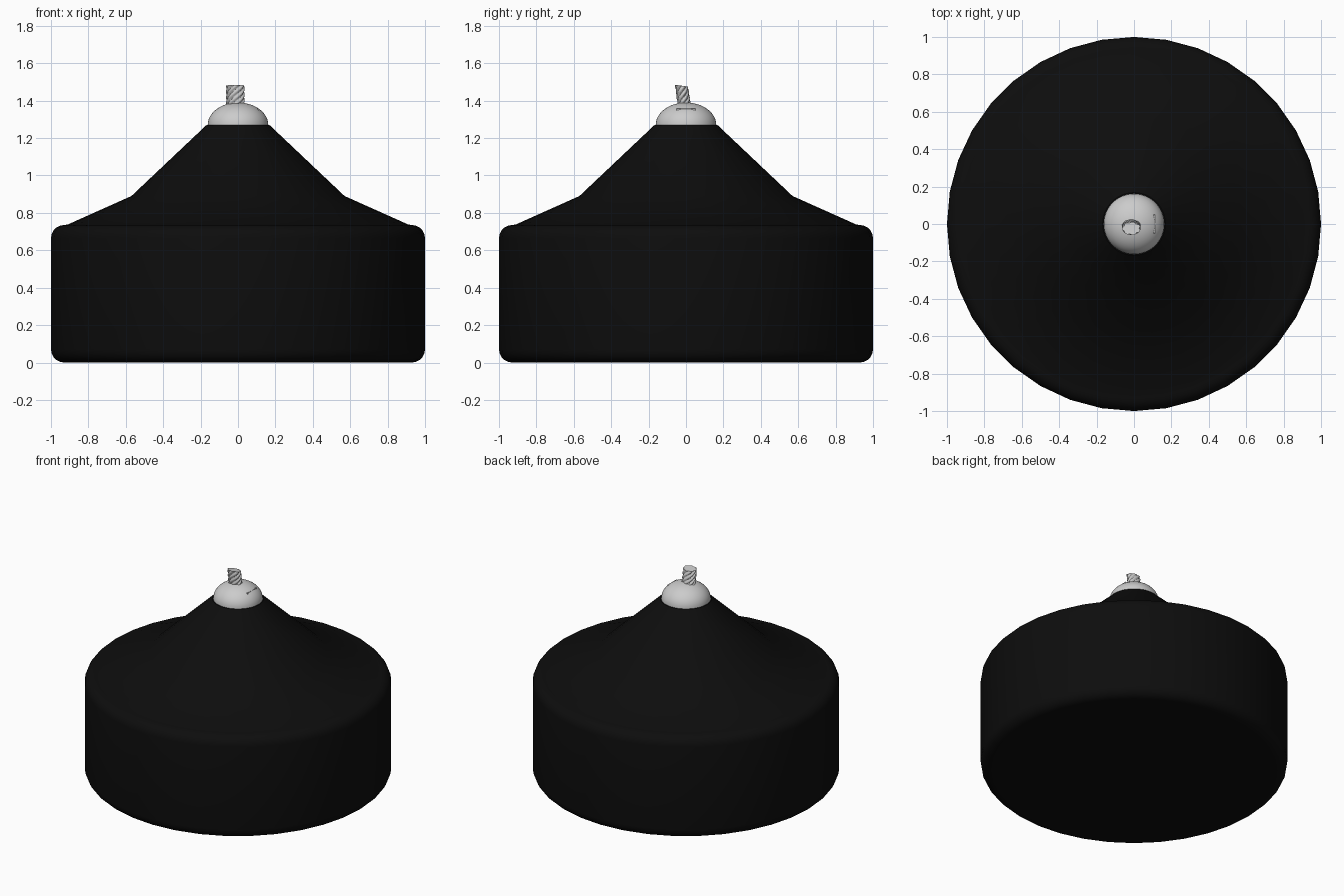
import bpy, bmesh
from math import sin, cos, pi, radians

if "Cube" in bpy.data.objects:
    bpy.data.objects.remove(bpy.data.objects["Cube"])


def finish(name, bm, color=None, angle=30):
    bmesh.ops.recalc_face_normals(bm, faces=bm.faces)
    me = bpy.data.meshes.new(name)
    bm.to_mesh(me)
    bm.free()
    ob = bpy.data.objects.new(name, me)
    bpy.context.collection.objects.link(ob)
    if color:
        mat = bpy.data.materials.new(name + "_material")
        mat.diffuse_color = color
        mat.use_nodes = True
        mat.node_tree.nodes["Principled BSDF"].inputs["Base Color"].default_value = mat.diffuse_color
        me.materials.append(mat)
    bpy.ops.object.select_all(action='DESELECT')
    bpy.context.view_layer.objects.active = ob
    ob.select_set(True)
    bpy.ops.object.shade_smooth_by_angle(angle=radians(angle))
    return ob


def skin(bm, rings):
    # Bridge consecutive closed rings and cap both ends
    loops = [[bm.verts.new(p) for p in r] for r in rings]
    n = len(loops[0])
    for a, b in zip(loops, loops[1:]):
        for i in range(n):
            j = (i + 1) % n
            bm.faces.new((a[i], a[j], b[j], b[i]))
    bm.faces.new(loops[0][::-1])
    bm.faces.new(loops[-1])


def lathe(name, profile, n, color=None, angle=30):
    bm = bmesh.new()
    skin(bm, [[(r * cos(2 * pi * i / n), r * sin(2 * pi * i / n), z)
               for i in range(n)] for r, z in profile])
    return finish(name, bm, color, angle)


def arc(cr, cz, r, a0, a1, steps):
    return [(cr + r * cos(radians(a0 + (a1 - a0) * k / steps)),
             cz + r * sin(radians(a0 + (a1 - a0) * k / steps)))
            for k in range(steps + 1)]


# Black lamp body: rounded drum with a two-slope shoulder
body = (arc(0.93, 0.07, 0.07, -90, 0, 5) + arc(0.93, 0.665, 0.07, 0, 90, 5)
        + [(0.91, 0.738), (0.57, 0.89), (0.168, 1.27)])
lathe("lamp_body", body, 36, (0.004, 0.004, 0.004, 1))

# Domed wick holder
dome = [(0.162 * cos(t), 1.27 + 0.12 * sin(t))
        for t in [pi / 2 * k / 12 for k in range(12)]] + [(0.004, 1.39)]
lathe("wick_holder", dome, 48)

# Twisted, leaning wick with rope lobes
n, lobes, levels = 56, 7, 28
rings = []
for k in range(levels + 1):
    s = k / levels
    z = 1.34 + 0.14 * s
    ring = []
    for i in range(n):
        t = 2 * pi * i / n
        r = 0.80 + 0.20 * abs(cos(lobes / 2 * (t - 2 * pi * 0.65 * s)))
        x, y = 0.05 * r * cos(t), 0.036 * r * sin(t)
        ring.append((x - 0.014, y - 0.004 - 0.02 * s, z - 0.14 * y * s))
    rings.append(ring)
bm = bmesh.new()
skin(bm, rings)
finish("wick", bm, None, 40)

# Tiny raised seam on the dome
bm = bmesh.new()
bmesh.ops.create_cube(bm, size=1)
for v in bm.verts:
    v.co.x = v.co.x * 0.008 + 0.108
    v.co.y *= 0.1
    v.co.z = v.co.z * 0.02 + 1.347
finish("dome_seam", bm)
